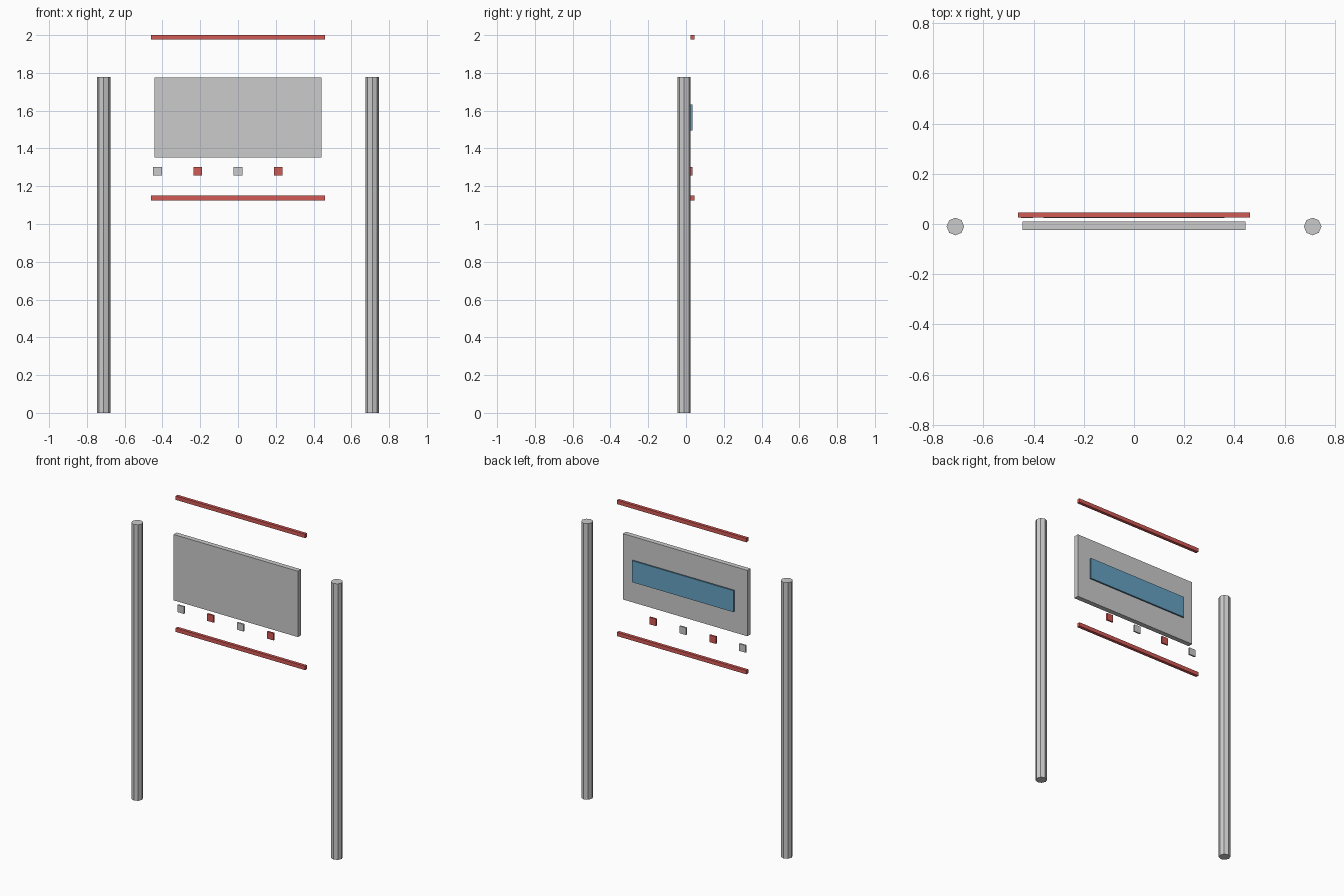
import bpy
import math

if "Cube" in bpy.data.objects:
    bpy.data.objects.remove(bpy.data.objects["Cube"])


def material(name, color):
    m = bpy.data.materials.new(name)
    m.diffuse_color = color
    m.use_nodes = True
    m.node_tree.nodes["Principled BSDF"].inputs["Base Color"].default_value = m.diffuse_color
    return m


red = material("red_paint", (0.65, 0.1, 0.09, 1))
blue = material("blue_screen", (0.13, 0.36, 0.55, 1))


def box(name, center, size, mat=None):
    bpy.ops.mesh.primitive_cube_add(size=1, location=center)
    ob = bpy.context.object
    ob.name = name
    ob.scale = size
    bpy.ops.object.transform_apply(location=False, rotation=False, scale=True)
    if mat:
        ob.data.materials.append(mat)
    return ob


# Two eight-sided side posts
for side, x in (("left", -0.711), ("right", 0.711)):
    bpy.ops.mesh.primitive_cylinder_add(vertices=8, radius=0.035, depth=1.777,
                                        location=(x, -0.01, 1.777 / 2))
    bpy.context.object.name = side + "_post"

# Main panel and the screen plate behind it
box("panel", (0, -0.007, 1.564), (0.886, 0.032, 0.424))
box("screen", (0, 0.029, 1.564), (0.722, 0.010, 0.138), blue)

# Upper and lower rails
for name, z in (("upper_rail", 1.988), ("lower_rail", 1.138)):
    box(name, (0, 0.035, z), (0.922, 0.02, 0.025), red)

# Row of small buttons, alternating grey and red
for i in range(4):
    box(f"button_{i + 1}", (-0.426 + 0.213 * i, 0.029, 1.28),
        (0.046, 0.010, 0.046), red if i % 2 else None)
